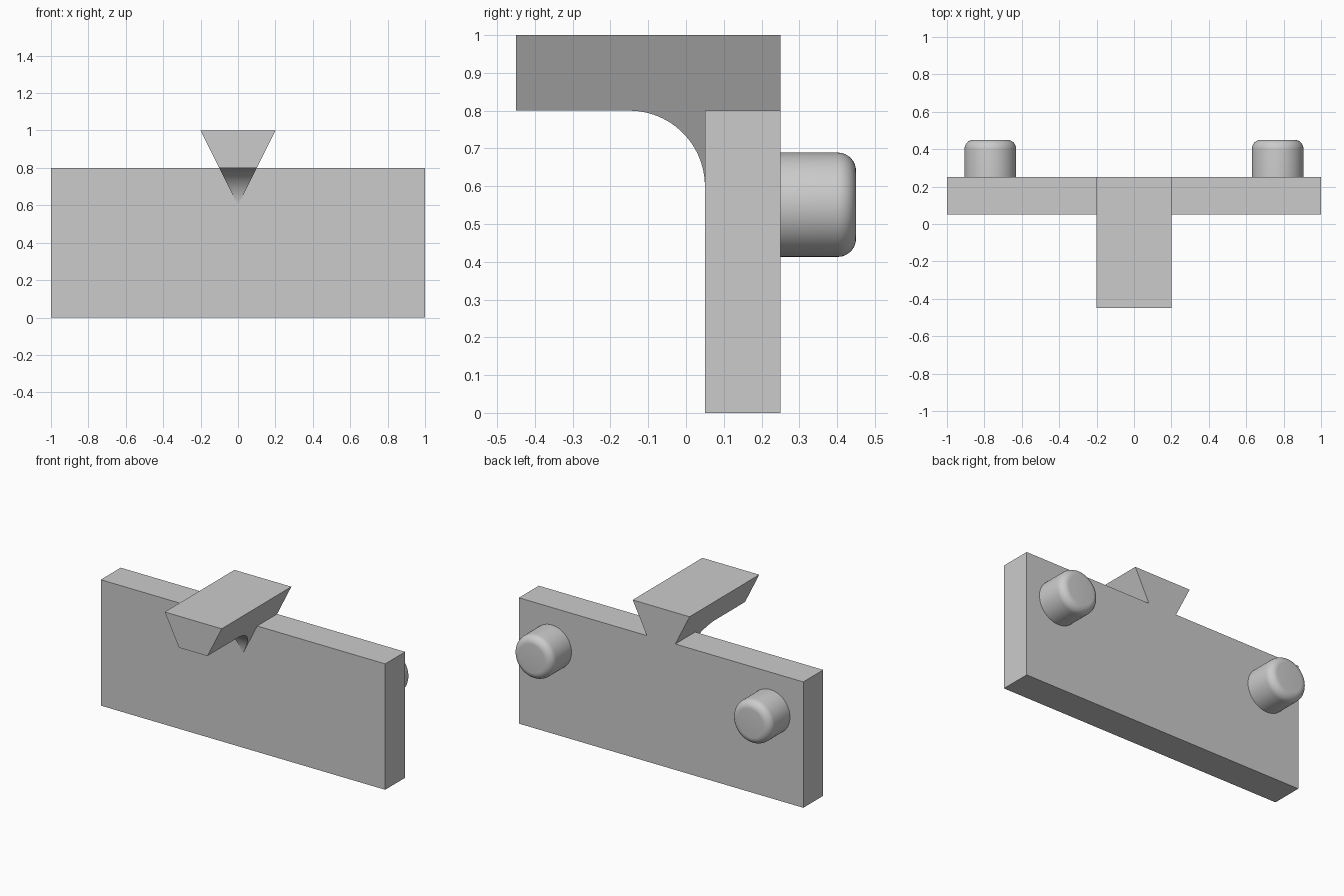
import bpy, bmesh, math
from mathutils import Matrix

if "Cube" in bpy.data.objects:
    bpy.data.objects.remove(bpy.data.objects["Cube"])

grey = bpy.data.materials.new("light grey")
grey.diffuse_color = (0.6, 0.6, 0.6, 1)
grey.use_nodes = True
grey.node_tree.nodes["Principled BSDF"].inputs["Base Color"].default_value = grey.diffuse_color


def finish(name, bm):
    bmesh.ops.recalc_face_normals(bm, faces=bm.faces)
    mesh = bpy.data.meshes.new(name)
    bm.to_mesh(mesh)
    bm.free()
    mesh.materials.append(grey)
    obj = bpy.data.objects.new(name, mesh)
    bpy.context.collection.objects.link(obj)
    return obj


def smooth(obj, angle):
    bpy.ops.object.select_all(action='DESELECT')
    obj.select_set(True)
    bpy.context.view_layer.objects.active = obj
    bpy.ops.object.shade_smooth_by_angle(angle=math.radians(angle))


# Back plate
bm = bmesh.new()
bmesh.ops.create_cube(bm, size=1, matrix=Matrix.Translation((0, 0.15, 0.4))
                      @ Matrix.Diagonal((2, 0.2, 0.8, 1)))
plate = finish("back_plate", bm)

# Dovetail arm: side profile (y, z) with a quarter-round underside,
# its half width growing evenly from 0 at z = 0.6 to 0.2 at z = 1
ARC = 24
profile = [(0.25, 0.8), (0.25, 1), (-0.45, 1), (-0.45, 0.8)]
for i in range(ARC + 1):
    a = math.pi / 2 * (1 - i / ARC)
    profile.append((-0.15 + 0.2 * math.cos(a), 0.6 + 0.2 * math.sin(a)))
bm = bmesh.new()
left, right = [[bm.verts.new((s * (z - 0.6) / 2, y, z)) for y, z in profile]
               for s in (-1, 1)]
bm.faces.new(left)
bm.faces.new(right[::-1])
for i in range(len(profile)):
    j = (i + 1) % len(profile)
    bm.faces.new((left[i], right[i], right[j], left[j]))
bmesh.ops.remove_doubles(bm, verts=bm.verts, dist=1e-5)
arm = finish("dovetail_arm", bm)
arm.hide_render = True

# Fuse the arm into the plate and clear the flush seams
union = plate.modifiers.new("fuse_arm", 'BOOLEAN')
union.operation, union.solver, union.object = 'UNION', 'EXACT', arm
bpy.context.view_layer.objects.active = plate
bpy.ops.object.modifier_apply(modifier=union.name)
bpy.data.objects.remove(arm)
bm = bmesh.new()
bm.from_mesh(plate.data)
bmesh.ops.remove_doubles(bm, verts=bm.verts, dist=1e-5)
bmesh.ops.dissolve_limit(bm, angle_limit=math.radians(0.5),
                         verts=bm.verts, edges=bm.edges)
bm.to_mesh(plate.data)
bm.free()
plate.name = "plate_with_arm"
smooth(plate, 20)

# Two round pegs on the back with a rounded outer rim
for side, x in (("left", -0.768), ("right", 0.768)):
    bm = bmesh.new()
    bmesh.ops.create_cone(bm, cap_ends=True, segments=64, radius1=0.138,
                          radius2=0.138, depth=0.2,
                          matrix=Matrix.Translation((x, 0.35, 0.551))
                          @ Matrix.Rotation(-math.pi / 2, 4, 'X'))
    rim = [e for e in bm.edges if all(v.co.y > 0.44 for v in e.verts)]
    bmesh.ops.bevel(bm, geom=rim, offset=0.048, segments=8, profile=0.5,
                    affect='EDGES')
    smooth(finish(side + "_peg", bm), 30)
